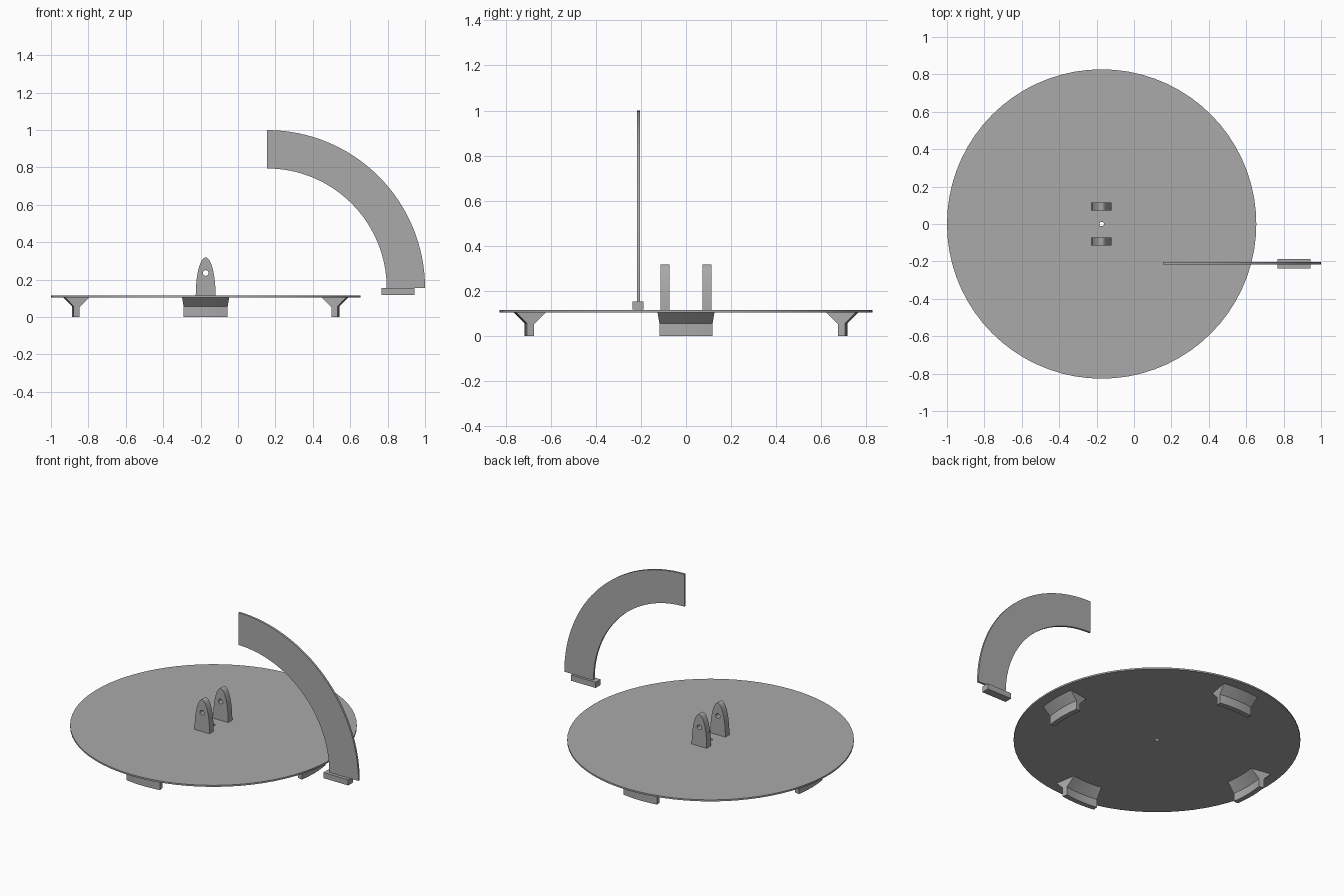
import bpy, bmesh
from math import sin, cos, pi, atan2, radians

cube = bpy.data.objects.get("Cube")
if cube:
    bpy.data.objects.remove(cube)

grey = bpy.data.materials.new("plain grey")
grey.use_nodes = True
grey.diffuse_color = (0.4, 0.4, 0.4, 1)
grey.node_tree.nodes["Principled BSDF"].inputs["Base Color"].default_value = (0.4, 0.4, 0.4, 1)

AXIS_X = -0.173          # centre of the round plate
PLATE_LOW, PLATE_TOP = 0.105, 0.115


def loft(name, rings, closed):
    """Skin a run of equal cross-sections, looped or with capped ends."""
    bm = bmesh.new()
    rows = [[bm.verts.new(p) for p in ring] for ring in rings]
    pairs = list(zip(rows, rows[1:]))
    if closed:
        pairs.append((rows[-1], rows[0]))
    else:
        bm.faces.new(rows[0])
        bm.faces.new(rows[-1])
    for a, b in pairs:
        for i in range(len(a)):
            bm.faces.new((a[i - 1], a[i], b[i], b[i - 1]))
    bmesh.ops.recalc_face_normals(bm, faces=bm.faces)
    mesh = bpy.data.meshes.new(name)
    bm.to_mesh(mesh)
    bm.free()
    mesh.materials.append(grey)
    obj = bpy.data.objects.new(name, mesh)
    bpy.context.collection.objects.link(obj)
    bpy.ops.object.select_all(action="DESELECT")
    obj.select_set(True)
    bpy.context.view_layer.objects.active = obj
    bpy.ops.object.shade_smooth_by_angle(angle=radians(30))
    return obj


def spin(section, start, end, steps, closed=False):
    """Turn a (radius, z) section about the plate axis."""
    angles = [start + (end - start) * i / steps for i in range(steps + (not closed))]
    return [[(AXIS_X + r * cos(a), r * sin(a), z) for r, z in section] for a in angles]


# Round base plate with a small centre hole
plate = [(0.012, PLATE_LOW), (0.827, PLATE_LOW), (0.827, PLATE_TOP), (0.012, PLATE_TOP)]
loft("base_plate", spin(plate, 0, 2 * pi, 72, True), True)

# Four curved feet, flared towards the plate
foot = [(0.683, 0), (0.715, 0), (0.715, 0.057), (0.763, PLATE_LOW),
        (0.629, PLATE_LOW), (0.683, 0.052)]
half = radians(9.5)
for i, side in enumerate(("left", "back", "right", "front")):
    a = i * pi / 2
    loft(side + "_foot", spin(foot, a - half, a + half, 8), False)

# Pair of upright lugs with a pin hole
HALF_W, HEIGHT, PIN_Z, PIN_R = 0.053, 0.203, 0.235, 0.015
outline = [(HALF_W * cos(pi * i / 28), PLATE_TOP + HEIGHT * sin(pi * i / 28)) for i in range(29)]
outline += [(HALF_W * (i / 3 - 1), PLATE_TOP) for i in range(1, 6)]
for name, y0, y1 in (("front_lug", -0.114, -0.073), ("back_lug", 0.073, 0.114)):
    rings = []
    for x, z in outline:
        a = atan2(z - PIN_Z, x)
        hx, hz = AXIS_X + PIN_R * cos(a), PIN_Z + PIN_R * sin(a)
        x += AXIS_X
        rings.append([(x, y0, z), (x, y1, z), (hx, y1, hz), (hx, y0, hz)])
    loft(name, rings, True)

# Flat quarter-circle arm
ARM_X, ARM_Z = 0.155, 0.154
section = [(0.64, -0.217), (0.845, -0.217), (0.845, -0.204), (0.64, -0.204)]
rings = []
for i in range(33):
    a = pi / 2 * i / 32
    rings.append([(ARM_X + r * cos(a), y, ARM_Z + r * sin(a)) for r, y in section])
loft("curved_arm", rings, False)

# Small block under the arm
rings = [[(x, -0.238, 0.118), (x, -0.188, 0.118), (x, -0.188, ARM_Z), (x, -0.238, ARM_Z)]
         for x in (0.768, 0.943)]
loft("arm_block", rings, False)
